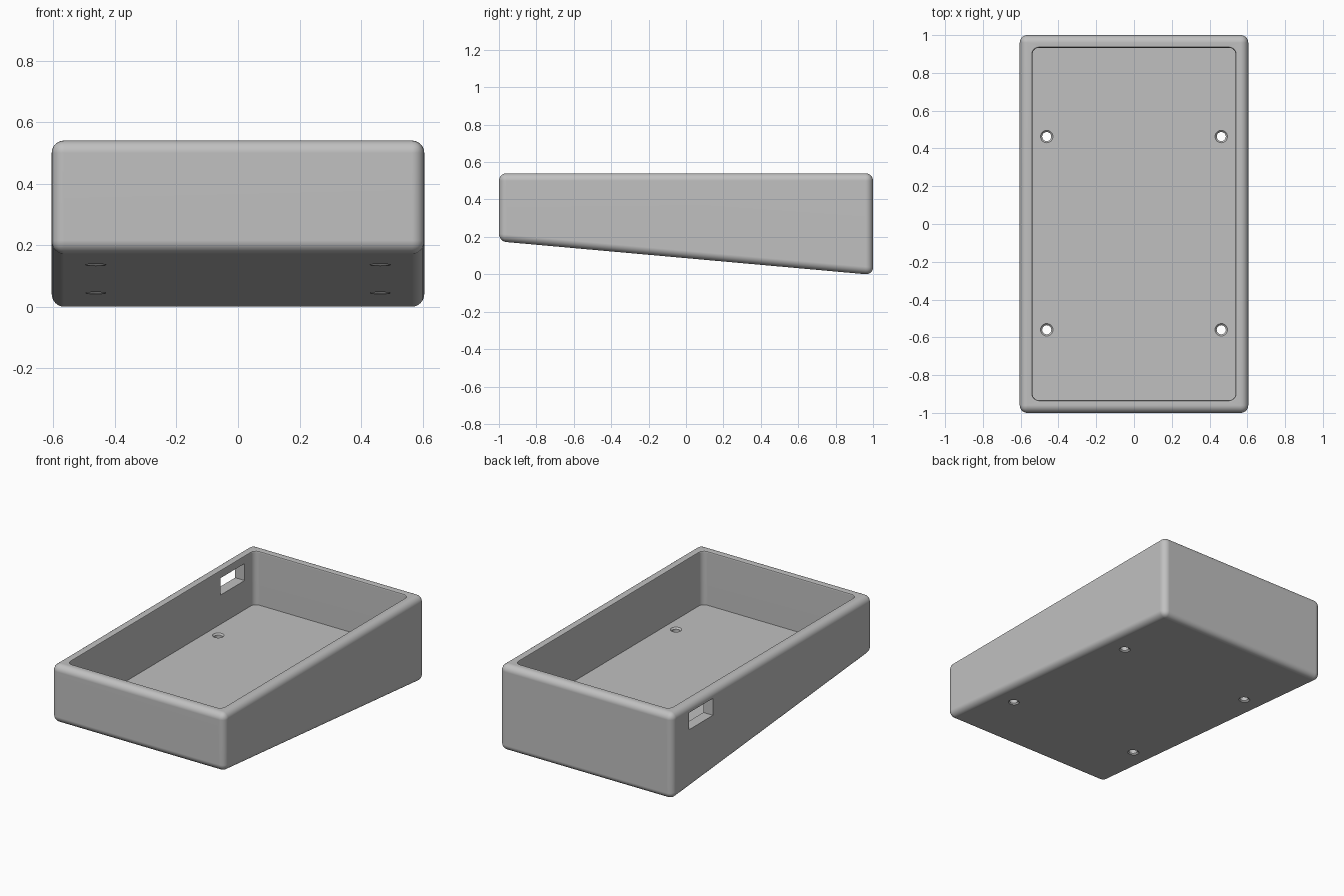
import bpy, bmesh, math
from mathutils import Vector

if "Cube" in bpy.data.objects:
    bpy.data.objects.remove(bpy.data.objects["Cube"], do_unlink=True)

HALF_X, HALF_Y, HEIGHT = 0.605, 1.0, 0.54
WALL, FLOOR, FILLET = 0.067, 0.20, 0.04
FRONT_Z, BACK_Z = 0.176, -0.003

# Plain grey plastic
plastic = bpy.data.materials.new("grey plastic")
plastic.use_nodes = True
colour = (0.53, 0.53, 0.53, 1)
plastic.diffuse_color = colour
plastic.node_tree.nodes["Principled BSDF"].inputs["Base Color"].default_value = colour


def make_object(name, bm):
    bmesh.ops.recalc_face_normals(bm, faces=bm.faces)
    mesh = bpy.data.meshes.new(name)
    bm.to_mesh(mesh)
    bm.free()
    mesh.materials.append(plastic)
    obj = bpy.data.objects.new(name, mesh)
    bpy.context.collection.objects.link(obj)
    return obj


def stack(name, rings):
    """Skin a closed solid through rings that share one point count."""
    bm = bmesh.new()
    loops = [[bm.verts.new(p) for p in ring] for ring in rings]
    n = len(loops[0])
    for low, high in zip(loops, loops[1:]):
        for i in range(n):
            j = (i + 1) % n
            bm.faces.new((low[i], low[j], high[j], high[i]))
    bm.faces.new(loops[0][::-1])
    bm.faces.new(loops[-1])
    return make_object(name, bm)


def rounded_rect(hx, hy, r, z, steps=6):
    points = []
    for quarter, (sx, sy) in enumerate([(1, 1), (-1, 1), (-1, -1), (1, -1)]):
        for k in range(steps + 1):
            a = math.pi / 2 * (quarter + k / steps)
            points.append((sx * (hx - r) + r * math.cos(a),
                           sy * (hy - r) + r * math.sin(a), z))
    return points


def circle(x, y, r, z, n=32):
    return [(x + r * math.cos(math.tau * k / n),
             y + r * math.sin(math.tau * k / n), z) for k in range(n)]


def cut(target, cutter):
    cutter.hide_render = True
    mod = target.modifiers.new("cut", "BOOLEAN")
    mod.operation, mod.solver, mod.object = "DIFFERENCE", "EXACT", cutter
    bpy.ops.object.modifier_apply(modifier=mod.name)
    bpy.data.objects.remove(cutter, do_unlink=True)


# Wedge-shaped outer body with every edge rounded
profile = [(-HALF_Y, FRONT_Z), (HALF_Y, BACK_Z), (HALF_Y, HEIGHT), (-HALF_Y, HEIGHT)]
case = stack("sloped_case", [[(x, y, z) for y, z in profile] for x in (-HALF_X, HALF_X)])
bpy.context.view_layer.objects.active = case
case.select_set(True)
bevel = case.modifiers.new("rounding", "BEVEL")
bevel.width, bevel.segments, bevel.limit_method = FILLET, 6, "NONE"
bpy.ops.object.modifier_apply(modifier=bevel.name)

# Open tray with a level floor and a softened inner rim
hx, hy, lip = HALF_X - WALL, HALF_Y - WALL, 0.01
levels = [(0, FLOOR), (0, HEIGHT - lip), (0.3 * lip, HEIGHT - 0.3 * lip),
          (lip, HEIGHT), (lip, HEIGHT + 0.1)]
cut(case, stack("tray_cutter",
                [rounded_rect(hx + g, hy + g, 0.035 + g, z) for g, z in levels]))

# Four screw holes, chamfered at the floor and at the sloping underside
bore, flare = 0.024, 0.009
for x in (-0.462, 0.462):
    for y in (-0.56, 0.463):
        under = FRONT_Z + (BACK_Z - FRONT_Z) * (y + HALF_Y) / (2 * HALF_Y)
        steps = [(bore + 2 * flare, under - flare), (bore, under + flare),
                 (bore, FLOOR - flare), (bore + 2 * flare, FLOOR + flare)]
        cut(case, stack("hole_cutter", [circle(x, y, r, z) for r, z in steps]))

# Cable window through one long wall, near the back
bm = bmesh.new()
bmesh.ops.create_cube(bm, size=1)
bmesh.ops.scale(bm, vec=Vector((0.2, 0.24, 0.107)), verts=bm.verts)
bmesh.ops.translate(bm, vec=Vector((-HALF_X + WALL / 2, 0.715, 0.438)), verts=bm.verts)
cut(case, make_object("window_cutter", bm))

# Smooth fillets, flat panels
bpy.ops.object.shade_smooth_by_angle(angle=math.radians(30))
weighted = case.modifiers.new("flat panels", "WEIGHTED_NORMAL")
weighted.keep_sharp = True
